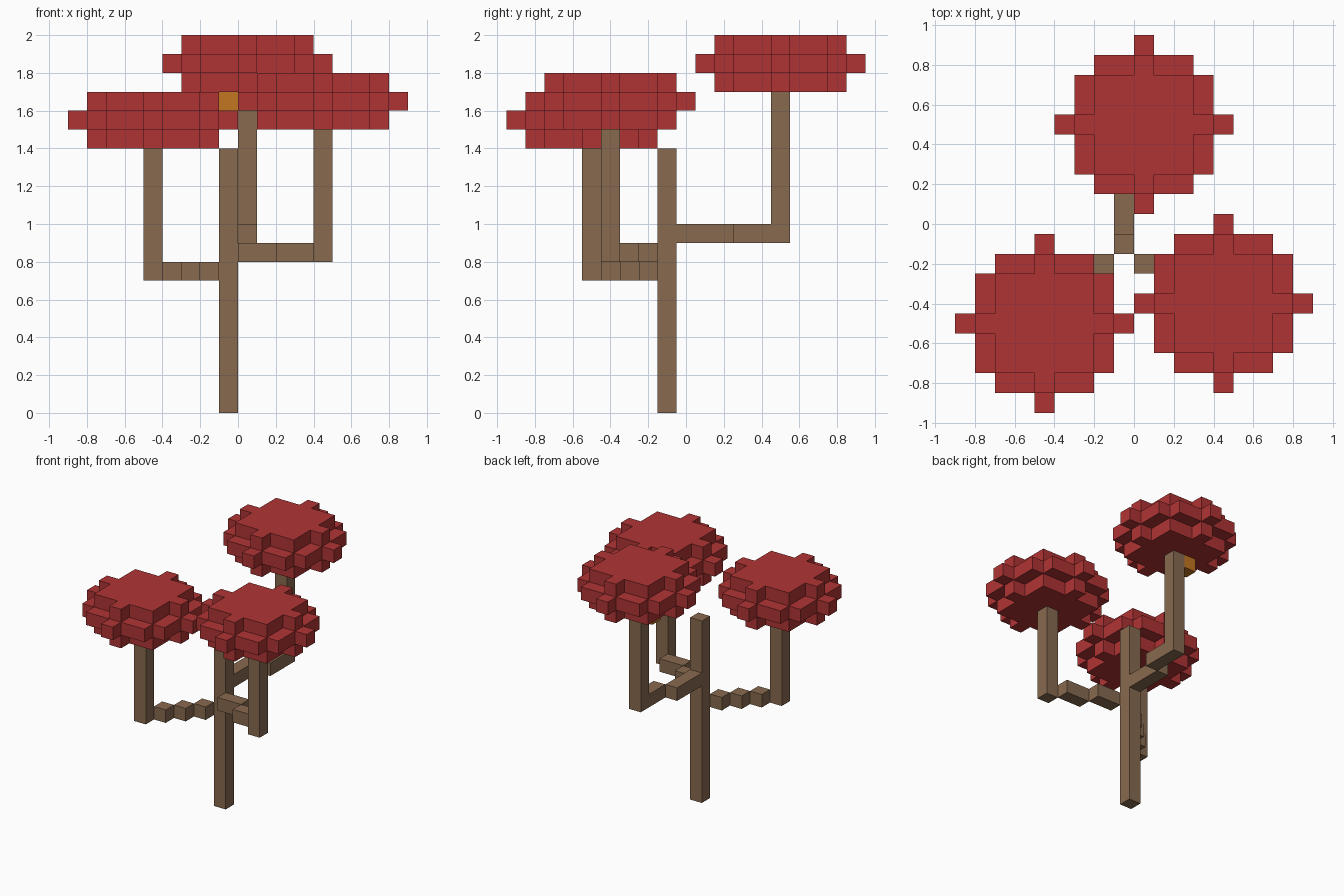
import bpy
import bmesh
from mathutils import Vector

default = bpy.data.objects.get("Cube")
if default:
    bpy.data.objects.remove(default, do_unlink=True)

S = 0.1                                # block size
ORIGIN = Vector((-0.05, -0.1, 0.05))   # centre of the trunk's lowest block


def material(name, rgb):
    color = (*rgb, 1)
    mat = bpy.data.materials.new(name)
    mat.use_nodes = True
    mat.diffuse_color = color
    bsdf = mat.node_tree.nodes["Principled BSDF"]
    bsdf.inputs["Base Color"].default_value = color
    bsdf.inputs["Roughness"].default_value = 0.9
    return mat


def block_part(name, cells, mat):
    """Skin a set of grid cells with outer faces only, merging flat areas."""
    cells = set(cells)
    bm = bmesh.new()
    for cell in cells:
        centre = ORIGIN + Vector(cell) * S
        for axis in range(3):
            for sign in (-1, 1):
                n = Vector((0, 0, 0))
                n[axis] = sign
                if tuple(int(a + b) for a, b in zip(cell, n)) in cells:
                    continue
                u = Vector((n.y, n.z, n.x))
                v = n.cross(u)
                corners = (u + v, v - u, -u - v, u - v)
                bm.faces.new([bm.verts.new(centre + (n + c) * S / 2) for c in corners])
    bmesh.ops.remove_doubles(bm, verts=bm.verts, dist=S / 100)
    bmesh.ops.dissolve_limit(bm, angle_limit=0.01, verts=bm.verts, edges=bm.edges)
    mesh = bpy.data.meshes.new(name)
    bm.to_mesh(mesh)
    bm.free()
    mesh.materials.append(mat)
    obj = bpy.data.objects.new(name, mesh)
    bpy.context.collection.objects.link(obj)
    return obj


def branch_cells(x, y, low, high):
    """Stepped line of blocks out from the trunk, then a post up to the canopy."""
    steps = max(abs(x), abs(y))
    arm = [(round(x * i / steps), round(y * i / steps), low) for i in range(1, steps + 1)]
    return arm + [(x, y, z) for z in range(low, high)]


def canopy_cells(x, y, base):
    """Three round layers, the middle one wider."""
    reach = range(-4, 5)
    return [(x + i, y + j, base + k)
            for k, radius in enumerate((3, 4, 3))
            for i in reach for j in reach
            if i * i + j * j <= radius * radius]


bark = material("brown bark", (0.246, 0.144, 0.078))
leaves = material("red leaves", (0.435, 0.034, 0.034))
fruit = material("orange fruit", (0.552, 0.181, 0.015))

# Trunk
block_part("trunk", [(0, 0, z) for z in range(14)], bark)

# Branches with their canopies: grid x, grid y, arm height, canopy height
for side, x, y, low, high in (("right", -4, -4, 7, 14),
                              ("left", 5, -3, 8, 15),
                              ("back", 1, 6, 9, 17)):
    block_part(side + "_branch", branch_cells(x, y, low, high), bark)
    block_part(side + "_canopy", canopy_cells(x, y, high), leaves)

# Fruit hanging beside the back post
block_part("fruit", [(0, 6, 16)], fruit)
